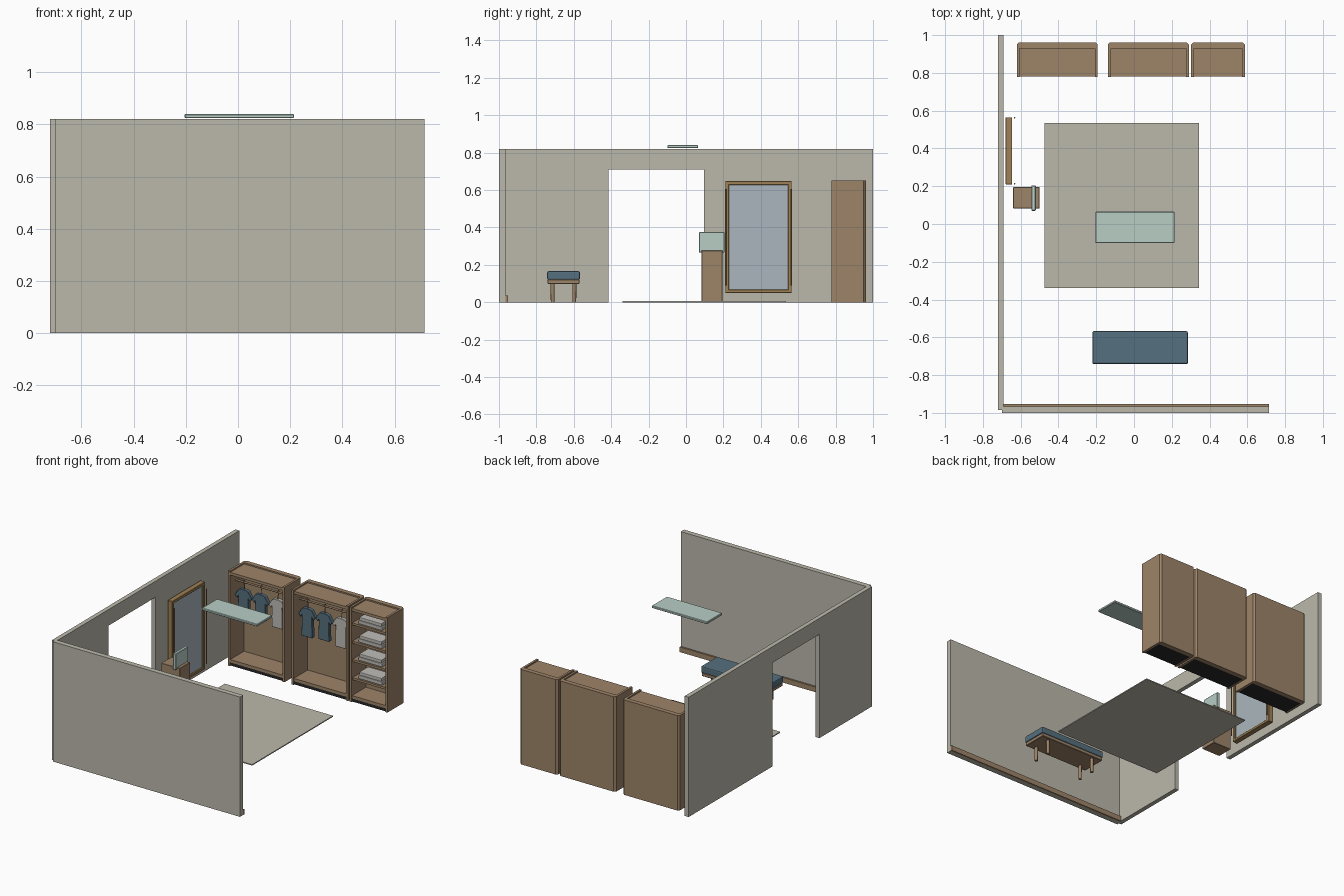
import bpy, bmesh, math
from mathutils import Vector

if "Cube" in bpy.data.objects:
    bpy.data.objects.remove(bpy.data.objects["Cube"])


def material(name, r, g, b):
    m = bpy.data.materials.new(name)
    m.diffuse_color = (r, g, b, 1)
    m.use_nodes = True
    m.node_tree.nodes["Principled BSDF"].inputs["Base Color"].default_value = m.diffuse_color
    return m


WALL = material("plaster", .50, .48, .41)
WOOD = material("wood", .34, .23, .14)
GOLD = material("warm_frame", .35, .22, .09)
BLUE = material("blue_cloth", .09, .16, .21)
GREY = material("grey_cloth", .52, .51, .48)
MINT = material("pale_glass", .48, .61, .56)
GLASS = material("mirror_glass", .40, .47, .51)
DARK = material("dark_base", .02, .02, .022)


def finish(name, bm, mat, bevel=0, segments=1):
    bmesh.ops.recalc_face_normals(bm, faces=bm.faces)
    me = bpy.data.meshes.new(name)
    bm.to_mesh(me)
    bm.free()
    me.materials.append(mat)
    ob = bpy.data.objects.new(name, me)
    bpy.context.collection.objects.link(ob)
    if bevel:
        mod = ob.modifiers.new("soft_edges", 'BEVEL')
        mod.width, mod.segments = bevel, segments
    return ob


def box(name, x, y, z, mat, bevel=0, segments=1):
    bm = bmesh.new()
    bmesh.ops.create_cube(bm, size=1)
    for v in bm.verts:
        v.co = Vector([(a + b) / 2 + c * (b - a) for (a, b), c in zip((x, y, z), v.co)])
    return finish(name, bm, mat, bevel, segments)


def prism(name, points, offset, mat, bevel=0):
    bm = bmesh.new()
    face = bm.faces.new([bm.verts.new(p) for p in points])
    top = bmesh.ops.extrude_face_region(bm, geom=[face])["geom"]
    bmesh.ops.translate(bm, vec=offset, verts=[v for v in top if isinstance(v, bmesh.types.BMVert)])
    return finish(name, bm, mat, bevel)


def rod(name, a, b, r, mat, r2=None, sides=16):
    a, b = Vector(a), Vector(b)
    bm = bmesh.new()
    bmesh.ops.create_cone(bm, cap_ends=True, segments=sides, radius1=r, radius2=r2 or r, depth=(b - a).length)
    rot = (b - a).to_track_quat('Z', 'Y')
    for v in bm.verts:
        v.co = rot @ v.co + (a + b) / 2
    for f in bm.faces:
        f.smooth = len(f.verts) == 4
    return finish(name, bm, mat)


# walls, doorway and skirting
box("front_wall", (-.70, .715), (-1, -.965), (0, .82), WALL)
box("left_wall_front", (-.72, -.69), (-.985, -.415), (0, .82), WALL)
box("left_wall_back", (-.72, -.69), (.095, 1), (0, .82), WALL)
box("doorway_lintel", (-.72, -.69), (-.415, .095), (.71, .82), WALL)
box("skirting", (-.69, .715), (-.965, -.953), (0, .035), WOOD)

# rug and hanging light panel
box("rug", (-.475, .345), (-.34, .535), (0, .007), WALL)
box("ceiling_panel", (-.205, .215), (-.10, .065), (.824, .84), MINT, .003)

# bench
box("bench_cushion", (-.22, .285), (-.742, -.567), (.12, .166), BLUE, .008, 2)
box("bench_frame", (-.215, .28), (-.74, -.57), (.098, .122), WOOD, .003)
for x in (-.15, .215):
    for y in (-.713, -.597):
        rod("bench_leg", (x, y, 0), (x, y, .10), .010, WOOD, .011)

# mirror
for y in ((.21, .23), (.545, .565)):
    box("mirror_stile", (-.68, -.645), y, (.05, .648), GOLD, .002)
for z in ((.05, .068), (.628, .648)):
    box("mirror_rail", (-.68, -.645), (.21, .565), z, GOLD, .002)
box("mirror_pane", (-.677, -.655), (.225, .55), (.062, .635), GLASS)
for y in (.213, .562):
    rod("mirror_light", (-.632, y, .09), (-.632, y, .605), .004, GOLD, sides=8)

# pedestal with screen
box("pedestal", (-.64, -.50), (.083, .195), (0, .277), WOOD, .002)
box("pedestal_screen", (-.542, -.52), (.07, .205), (.265, .375), MINT, .003)

# one half of the shirt outline, mirrored in the helper
HALF = [(.014, .52), (.036, .515), (.064, .47), (.048, .452), (.038, .468)]


def shirt(x, y, low, mat):
    half = HALF + [(.041, low)]
    outline = [(x + a, y, z) for a, z in half] + [(x - a, y, z) for a, z in reversed(half)]
    prism("shirt", outline, (0, .026, 0), mat, .002)
    # hanger hook looping over the rail
    cu = bpy.data.curves.new("hanger_hook", 'CURVE')
    cu.dimensions, cu.bevel_depth, cu.bevel_resolution = '3D', .003, 1
    sp = cu.splines.new('POLY')
    pts = [(y + .013, .505), (y + .013, .545)]
    pts += [(y + .013 + .011 * math.sin(t), .566 - .011 * math.cos(t))
            for t in [math.pi * k / 4 for k in range(1, 7)]]
    sp.points.add(len(pts) - 1)
    for p, (b, z) in zip(sp.points, pts):
        p.co = (x, b, z, 1)
    cu.materials.append(WOOD)
    bpy.context.collection.objects.link(bpy.data.objects.new("hanger_hook", cu))


# wardrobe carcass: sides and back with chamfered rear corners
def carcass(a, b, t=.015):
    y0, y1 = .777, .962
    pts = [(a, y0), (a, y1 - .012), (a + .012, y1), (b - .012, y1), (b, y1 - .012), (b, y0),
           (b - t, y0), (b - t, .93), (a + t, .93), (a + t, y0)]
    prism("wardrobe_carcass", [(x, y, 0) for x, y in pts], (0, 0, .65), WOOD)
    inner = (a + t, b - t)
    box("wardrobe_top", inner, (.78, .93), (.622, .641), WOOD)
    box("wardrobe_floor", inner, (.78, .93), (.024, .044), WOOD)
    box("wardrobe_plinth", inner, (.785, .93), (.001, .024), DARK)
    return inner


# two hanging wardrobes
for a, lows in ((-.62, (.365, .345, .325)), (-.138, (.325, .335, .32))):
    l, r = carcass(a, a + .428)
    rod("clothes_rail", (l, .845, .566), (r, .845, .566), .006, WOOD)
    for k, (low, mat) in enumerate(zip(lows, (BLUE, BLUE, GREY))):
        shirt((l + r) / 2 + (k - 1) * .128 - .008, .83, low, mat)

# shelf unit with folded clothes
l, r = carcass(.302, .587)
for z in (.15, .275, .40, .525):
    box("shelf", (l, r), (.785, .93), (z, z + .015), WOOD)
    for k in range(2):
        s = .012 * k
        box("folded_cloth", (.355 + s / 2, .535 - s / 2), (.795, .905 - s),
            (z + .015 + .024 * k, z + .038 + .024 * k), GREY, .004, 2)
